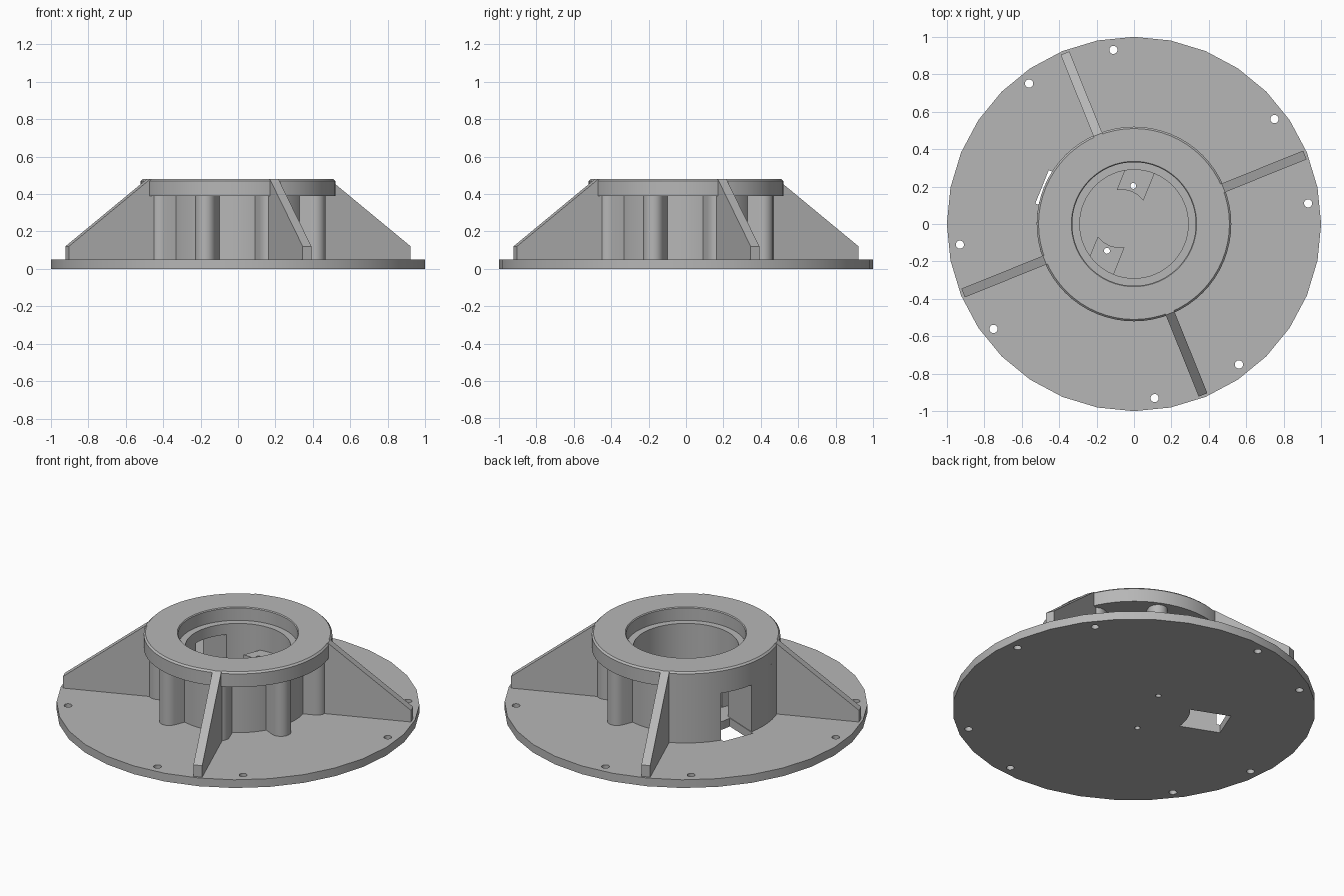
import bpy, bmesh
from math import sin, cos, radians, pi
from mathutils import Matrix

cube = bpy.data.objects.get("Cube")
if cube:
    bpy.data.objects.remove(cube, do_unlink=True)

GREY = (0.47, 0.47, 0.47, 1)
metal = bpy.data.materials.new("plain grey")
metal.use_nodes = True
metal.diffuse_color = GREY
metal.node_tree.nodes["Principled BSDF"].inputs["Base Color"].default_value = GREY

RIB = 22        # angle of the first rib
WINDOW = 158    # direction the side window faces
FLOOR = 0.05    # top of the base plate
RING_Z = 0.39   # underside of the top ring


def arc(r, a0, a1, n, cx=0, cy=0):
    """Points along an arc, angles in degrees, both ends included."""
    steps = [radians(a0 + (a1 - a0) * i / n) for i in range(n + 1)]
    return [(cx + r * cos(a), cy + r * sin(a)) for a in steps]


def circle(r, n, cx=0, cy=0):
    return arc(r, 0, 360, n, cx, cy)[:-1]


def turn(deg):
    return Matrix.Rotation(radians(deg), 4, 'Z')


def make(name, bm, matrix=Matrix()):
    bmesh.ops.recalc_face_normals(bm, faces=bm.faces)
    bm.transform(matrix)
    mesh = bpy.data.meshes.new(name)
    bm.to_mesh(mesh)
    bm.free()
    mesh.materials.append(metal)
    obj = bpy.data.objects.new(name, mesh)
    bpy.context.collection.objects.link(obj)
    return obj


def prism(name, outlines, z0, z1, matrix=Matrix()):
    """Extrude one or more closed outlines from z0 to z1."""
    bm = bmesh.new()
    for pts in outlines:
        face = bm.faces.new([bm.verts.new((x, y, z0)) for x, y in pts])
        ext = bmesh.ops.extrude_face_region(bm, geom=[face])
        top = [v for v in ext["geom"] if isinstance(v, bmesh.types.BMVert)]
        bmesh.ops.translate(bm, verts=top, vec=(0, 0, z1 - z0))
    return make(name, bm, matrix)


def lathe(name, profile, n):
    """Spin a closed (radius, height) profile around z."""
    bm = bmesh.new()
    rings = [[bm.verts.new((r * c, r * s, z)) for r, z in profile]
             for c, s in circle(1, n)]
    for i, a in enumerate(rings):
        b = rings[(i + 1) % n]
        for j in range(len(profile)):
            k = (j + 1) % len(profile)
            bm.faces.new((a[j], b[j], b[k], a[k]))
    return make(name, bm)


def activate(obj):
    bpy.ops.object.select_all(action='DESELECT')
    obj.select_set(True)
    bpy.context.view_layer.objects.active = obj


def cut(obj, cutter):
    mod = obj.modifiers.new("cut", 'BOOLEAN')
    mod.operation, mod.solver, mod.object = 'DIFFERENCE', 'EXACT', cutter
    activate(obj)
    bpy.ops.object.modifier_apply(modifier=mod.name)


facing = turn(WINDOW)

# Cutters: bolt holes, bracket screw holes, window and floor slot
bolts = [circle(0.022, 16, *arc(0.937, q + a, 360, 1)[0])
         for q in range(0, 360, 90) for a in (6.75, 36.75)]
bolt_cutter = prism("bolt_hole_cutter", bolts, -0.1, 0.2)
screws = [circle(0.016, 14, 0.08, s * 0.187) for s in (-1, 1)]
screw_cutter = prism("screw_hole_cutter", screws, -0.1, 0.6, facing)
window_cutter = prism("window_cutter",
                      [[(0.2, -0.1), (0.6, -0.1), (0.6, 0.1), (0.2, 0.1)]],
                      0.0, 0.335, facing)
slot = arc(0.31, 18, -18, 10) + [(0.53, -0.096), (0.53, 0.096)]
slot_cutter = prism("slot_cutter", [slot], -0.1, 0.2, facing)
cutters = [bolt_cutter, screw_cutter, window_cutter, slot_cutter]

# Base plate
base = prism("base_plate", [circle(1, 32)], 0, FLOOR)
for c in (bolt_cutter, screw_cutter, slot_cutter):
    cut(base, c)

# Central housing: inner sleeve, top ring and bearing seat in one profile
housing = lathe("housing", [
    (0.29, FLOOR), (0.385, FLOOR), (0.385, RING_Z), (0.52, RING_Z),
    (0.52, 0.47), (0.51, 0.48), (0.335, 0.48), (0.33, 0.475),
    (0.33, 0.40), (0.29, 0.40)], 64)
cut(housing, window_cutter)

# Solid wall filling the quarter that holds the window
wall = prism("window_wall",
             [arc(0.52, RIB + 90, RIB + 180, 16) + arc(0.37, RIB + 180, RIB + 90, 16)],
             FLOOR, RING_Z)
cut(wall, window_cutter)
smooth = [base, housing, wall]

# Round-nosed pillars under the ring, outside the solid wall
nose = [(0.36, -0.055)] + arc(0.055, -90, 90, 10, 0.447) + [(0.36, 0.055)]
for k in range(8):
    if k != 3:
        smooth.append(prism(f"pillar_{k + 1}", [nose], FLOOR, RING_Z,
                            turn(RIB + 45 * k)))

# Sloping ribs, drawn side-on and stood upright
side = [(0.4, FLOOR), (0.985, FLOOR), (0.985, 0.12), (0.515, 0.48),
        (0.505, 0.48), (0.4, 0.46)]
upright = Matrix.Rotation(pi / 2, 4, 'X')
for k in range(4):
    prism(f"rib_{k + 1}", [side], -0.025, 0.025, turn(RIB + 90 * k) @ upright)

# Pair of mounting brackets inside the bore, with hollowed inner sides
for label, s in (("left", -1), ("right", 1)):
    hollow = [(x, s * y) for x, y in arc(0.15, 210, 330, 1, 0.077, 0.2)]
    scoop = [(0.0, s * 0.135), (0.035, s * 0.15), (0.077, s * 0.156),
             (0.119, s * 0.15), (0.154, s * 0.135)]
    bracket = prism(f"{label}_bracket",
                    [scoop + [(0.154, s * 0.27), (0.0, s * 0.30)]],
                    FLOOR, 0.25, facing)
    cut(bracket, screw_cutter)

# Shading and clean-up
for obj in smooth:
    activate(obj)
    bpy.ops.object.shade_smooth_by_angle(angle=radians(30))
for c in cutters:
    bpy.data.objects.remove(c, do_unlink=True)
